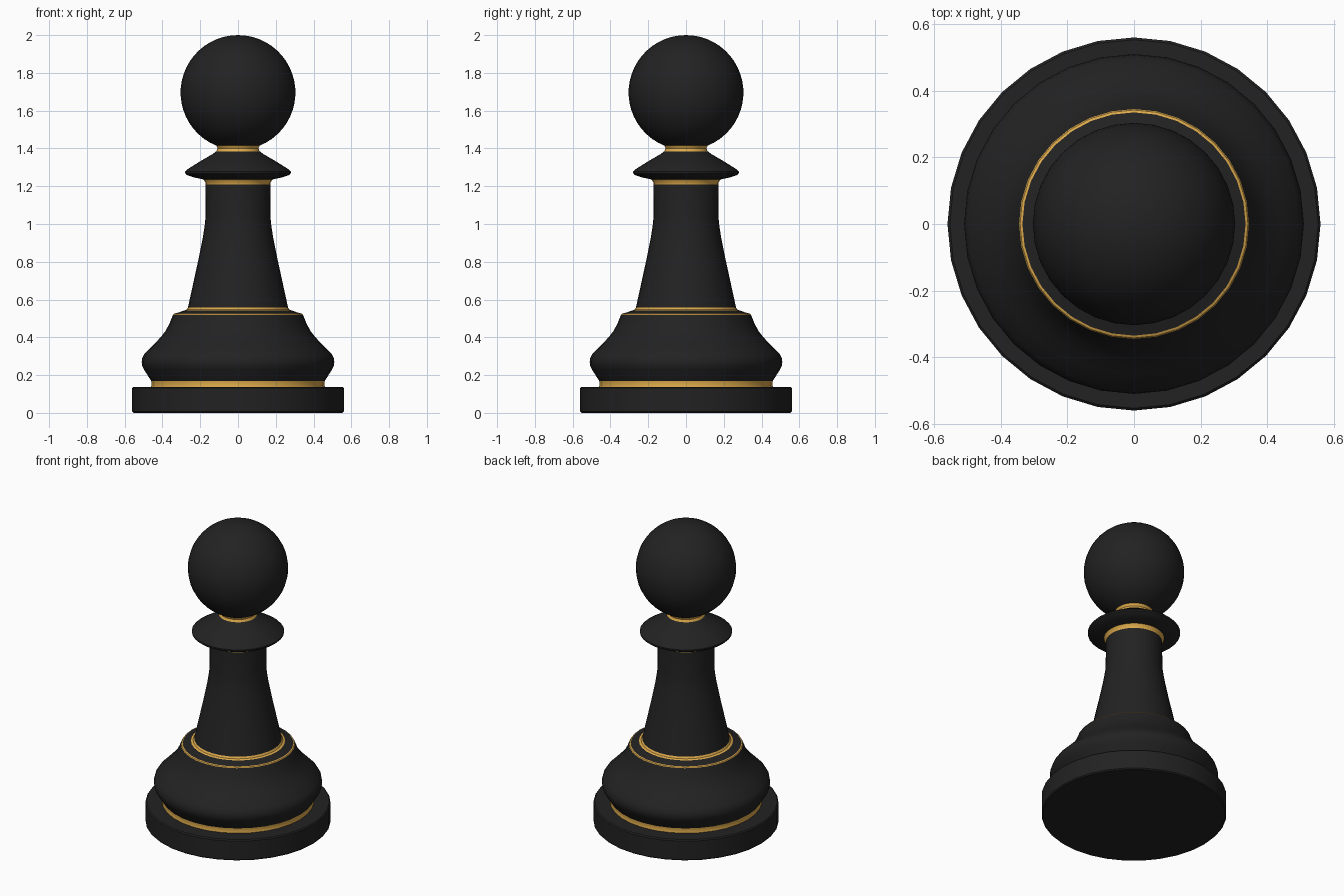
import bpy, math

if "Cube" in bpy.data.objects:
    bpy.data.objects.remove(bpy.data.objects["Cube"])

SIDES = 32


def material(name, rgb):
    m = bpy.data.materials.new(name)
    m.diffuse_color = (*rgb, 1)
    m.use_nodes = True
    m.node_tree.nodes["Principled BSDF"].inputs["Base Color"].default_value = m.diffuse_color
    return m


black = material("black_lacquer", (0.016, 0.016, 0.016))
gold = material("gold_trim", (0.72, 0.40, 0.07))


def lathe(name, profile, mat, angle=35):
    """Revolve (radius, z) points, bottom to top, about the z axis."""
    verts, rings, faces = [], [], []
    for r, z in profile:
        n = 1 if r == 0 else SIDES
        rings.append([len(verts) + i for i in range(n)])
        verts += [(r * math.cos(math.tau * i / SIDES),
                   r * math.sin(math.tau * i / SIDES), z) for i in range(n)]
    for a, b in zip(rings, rings[1:]):
        for i in range(SIDES):
            j = (i + 1) % SIDES
            if len(a) == 1:
                faces.append((a[0], b[j], b[i]))
            elif len(b) == 1:
                faces.append((a[i], a[j], b[0]))
            else:
                faces.append((a[i], a[j], b[j], b[i]))
    me = bpy.data.meshes.new(name)
    me.from_pydata(verts, [], faces)
    me.materials.append(mat)
    ob = bpy.data.objects.new(name, me)
    bpy.context.collection.objects.link(ob)
    bpy.ops.object.select_all(action='DESELECT')
    ob.select_set(True)
    bpy.context.view_layer.objects.active = ob
    bpy.ops.object.shade_smooth_by_angle(angle=math.radians(angle))
    return ob


# Foot disc with softened rims
lathe("base", [(0, 0), (0.553, 0), (0.56, 0.007), (0.56, 0.131),
               (0.553, 0.138), (0.46, 0.138)], black)
lathe("base_trim", [(0.46, 0.138), (0.457, 0.153), (0.46, 0.17)], gold)

# Bulging lower body and its stepped shoulder
lathe("lower_body", [(0.46, 0.17), (0.497, 0.228), (0.508, 0.25), (0.51, 0.27),
                     (0.507, 0.29), (0.495, 0.313), (0.45, 0.358),
                     (0.41, 0.40), (0.385, 0.432), (0.365, 0.468),
                     (0.352, 0.50), (0.345, 0.518)], black)
lathe("shoulder_line", [(0.345, 0.518), (0.342, 0.523), (0.335, 0.526)], gold)
lathe("shoulder", [(0.335, 0.526), (0.31, 0.533), (0.285, 0.542)], black)
lathe("shoulder_trim", [(0.285, 0.542), (0.272, 0.547), (0.265, 0.558)], gold)

# Tapering stem
lathe("stem", [(0.265, 0.558), (0.21, 0.81), (0.186, 0.93), (0.175, 1.0),
               (0.172, 1.04), (0.171, 1.21)], black)
lathe("stem_trim", [(0.171, 1.21), (0.173, 1.222), (0.183, 1.236)], gold)

# Flared collar and neck
lathe("collar", [(0.183, 1.236), (0.23, 1.246), (0.268, 1.258), (0.279, 1.267),
                 (0.28, 1.277), (0.27, 1.288), (0.20, 1.332),
                 (0.135, 1.37), (0.115, 1.385)], black)
lathe("neck_trim", [(0.115, 1.385), (0.108, 1.40), (0.117, 1.418)], gold)

# Ball head, cut where it meets the neck
R, CZ = 0.304, 1.696
start = math.asin(0.117 / R)
angles = [start + (math.pi - start) * k / 22 for k in range(22)]
lathe("head", [(R * math.sin(t), CZ - R * math.cos(t)) for t in angles]
      + [(0, 2.0)], black)
